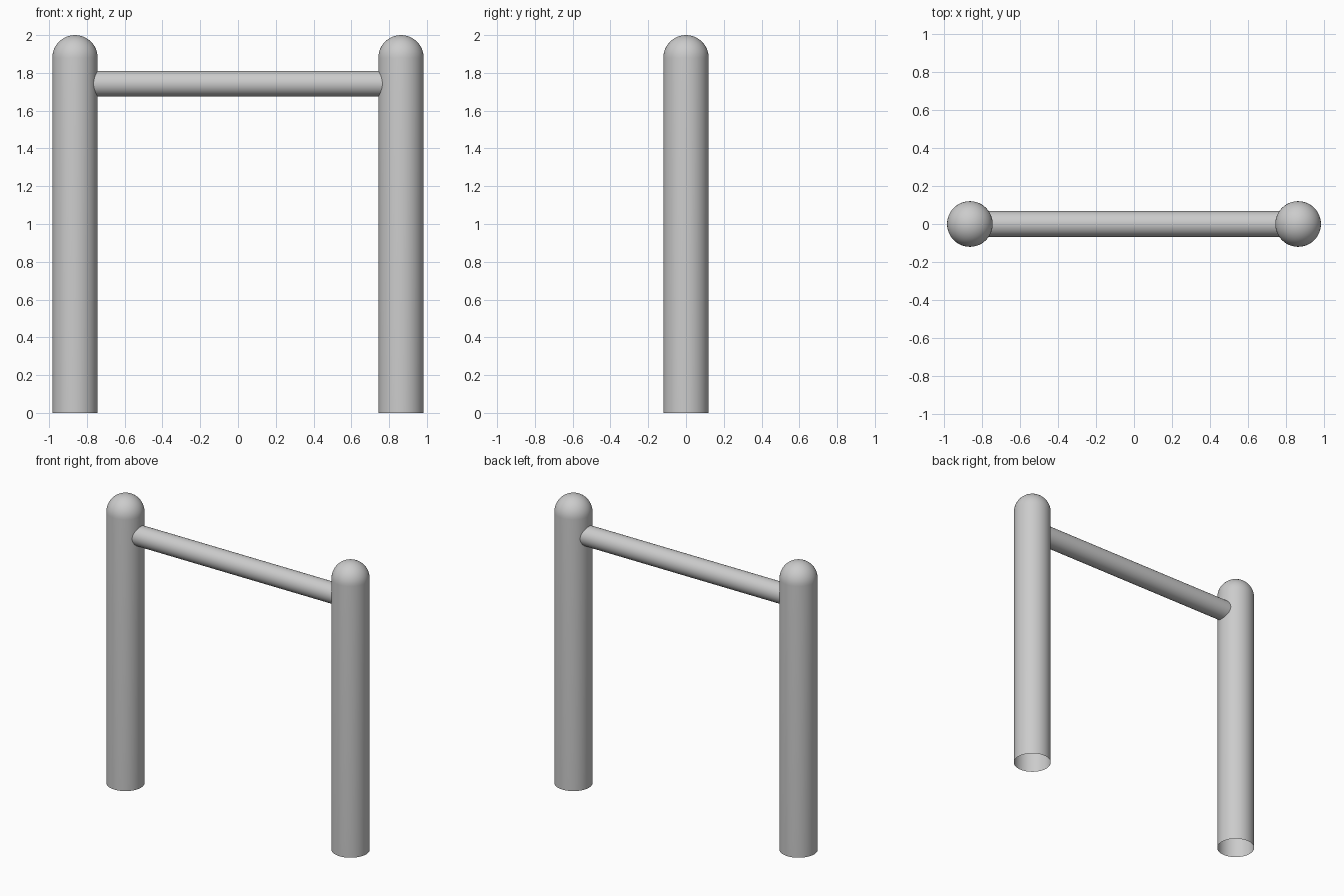
import bpy, bmesh, math
from mathutils import Vector, Matrix

if "Cube" in bpy.data.objects:
    bpy.data.objects.remove(bpy.data.objects["Cube"])

POST_X, POST_R, HEIGHT = 0.863, 0.12, 2.0
BAR_R, BAR_Z, BAR_HALF = 0.068, 1.743, 0.80


def finish(name, bm, location):
    bmesh.ops.recalc_face_normals(bm, faces=bm.faces)
    for f in bm.faces:
        f.smooth = True
    mesh = bpy.data.meshes.new(name)
    bm.to_mesh(mesh)
    bm.free()
    obj = bpy.data.objects.new(name, mesh)
    obj.location = location
    bpy.context.collection.objects.link(obj)
    return obj


def post(name, x):
    # Spun profile: straight side, hemispherical top, open bottom
    bm = bmesh.new()
    shoulder = HEIGHT - POST_R
    pts = [(POST_R, 0.0)]
    for i in range(13):
        a = math.pi / 2 * i / 12
        pts.append((POST_R * math.cos(a), shoulder + POST_R * math.sin(a)))
    verts = [bm.verts.new((r, 0, z)) for r, z in pts]
    edges = [bm.edges.new(pair) for pair in zip(verts, verts[1:])]
    bmesh.ops.spin(bm, geom=verts + edges, cent=(0, 0, 0), axis=(0, 0, 1),
                   angle=math.tau, steps=48)
    bmesh.ops.remove_doubles(bm, verts=bm.verts, dist=1e-5)
    # Keep outward normals on the open shell
    obj = finish(name, bm, (x, 0, 0))
    side = max(obj.data.polygons, key=lambda p: p.area)
    if side.normal.dot(Vector((side.center.x, side.center.y, 0))) < 0:
        obj.data.flip_normals()
    return obj


# Two upright posts
post("left_post", -POST_X)
post("right_post", POST_X)

# Horizontal bar, its ends buried in the posts
bm = bmesh.new()
bmesh.ops.create_cone(bm, cap_ends=False, segments=48, radius1=BAR_R,
                      radius2=BAR_R, depth=2 * BAR_HALF,
                      matrix=Matrix.Rotation(math.pi / 2, 4, 'Y'))
finish("crossbar", bm, (0, 0, BAR_Z))
